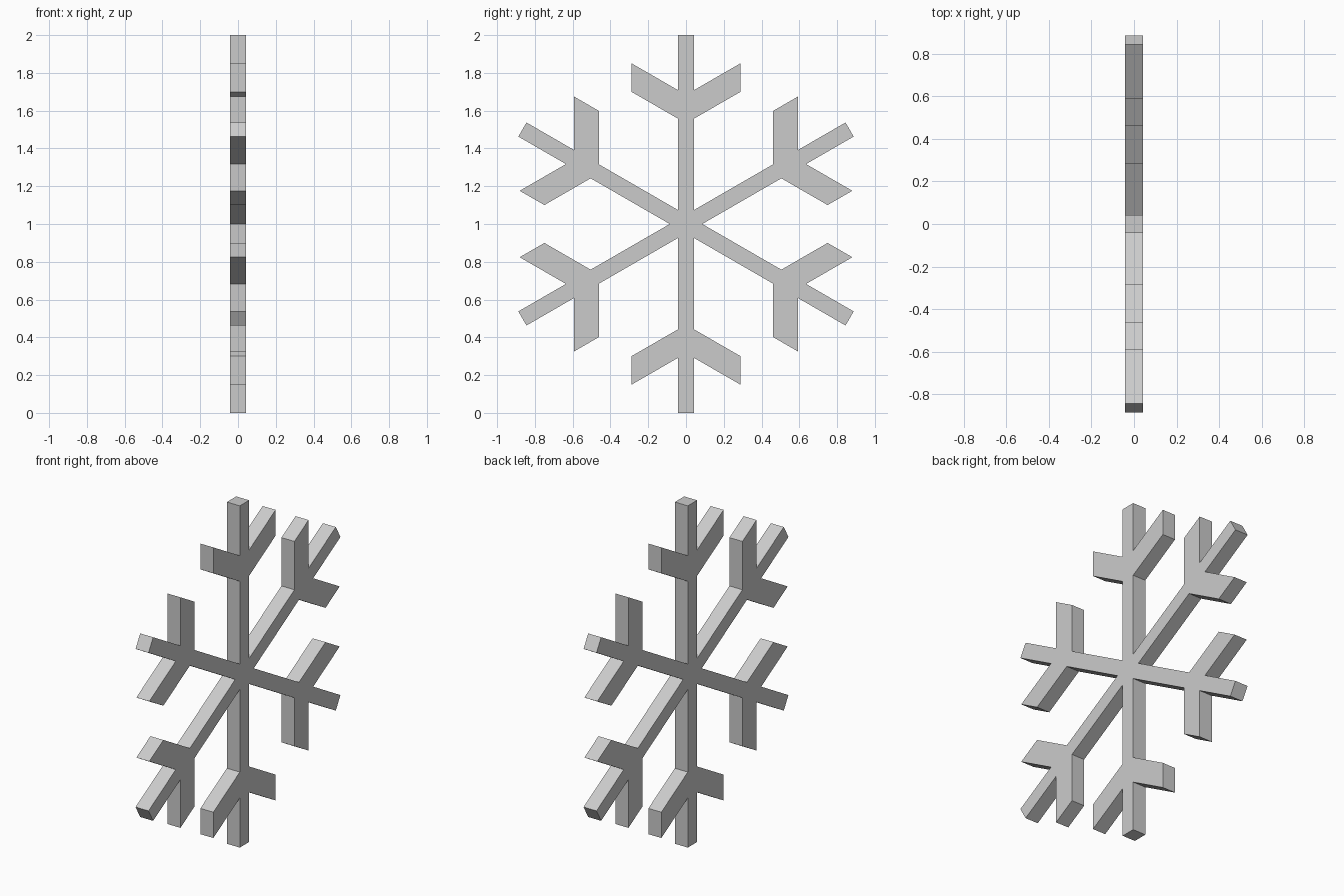
import bpy, bmesh, math

if "Cube" in bpy.data.objects:
    bpy.data.objects.remove(bpy.data.objects["Cube"])

W = 0.043        # half width of an arm
T = 0.042        # half thickness of the plate
B = 0.288        # sideways reach of the twigs
SLOPE = math.tan(math.radians(30))


def twig(u, r0):
    """Height along the arm of a twig edge at sideways offset u."""
    return r0 + (u - W) * SLOPE


# half outline of one arm: (sideways, along), from the valley to the tip
side = [(W, 0.558), (B, twig(B, 0.558)), (B, twig(B, 0.709)), (W, 0.709), (W, 1.0)]
valley = (W, W / math.tan(math.radians(30)))
arm = [valley] + side + [(-u, r) for u, r in reversed(side)]

# repeat the arm six times around the centre
outline = []
for i in range(6):
    a = math.radians(60 * i)
    c, s = math.cos(a), math.sin(a)
    outline += [(u * c - r * s, u * s + r * c + 1) for u, r in arm]

# fill the outline and extrude it through the thickness
bm = bmesh.new()
face = bm.faces.new([bm.verts.new((-T, y, z)) for y, z in outline])
ext = bmesh.ops.extrude_face_region(bm, geom=[face])
bmesh.ops.translate(bm, vec=(2 * T, 0, 0),
                    verts=[g for g in ext["geom"] if isinstance(g, bmesh.types.BMVert)])
bmesh.ops.triangulate(bm, faces=[f for f in bm.faces if len(f.verts) > 4])
bmesh.ops.recalc_face_normals(bm, faces=bm.faces[:])

mesh = bpy.data.meshes.new("snowflake")
bm.to_mesh(mesh)
bm.free()
bpy.context.collection.objects.link(bpy.data.objects.new("snowflake", mesh))
